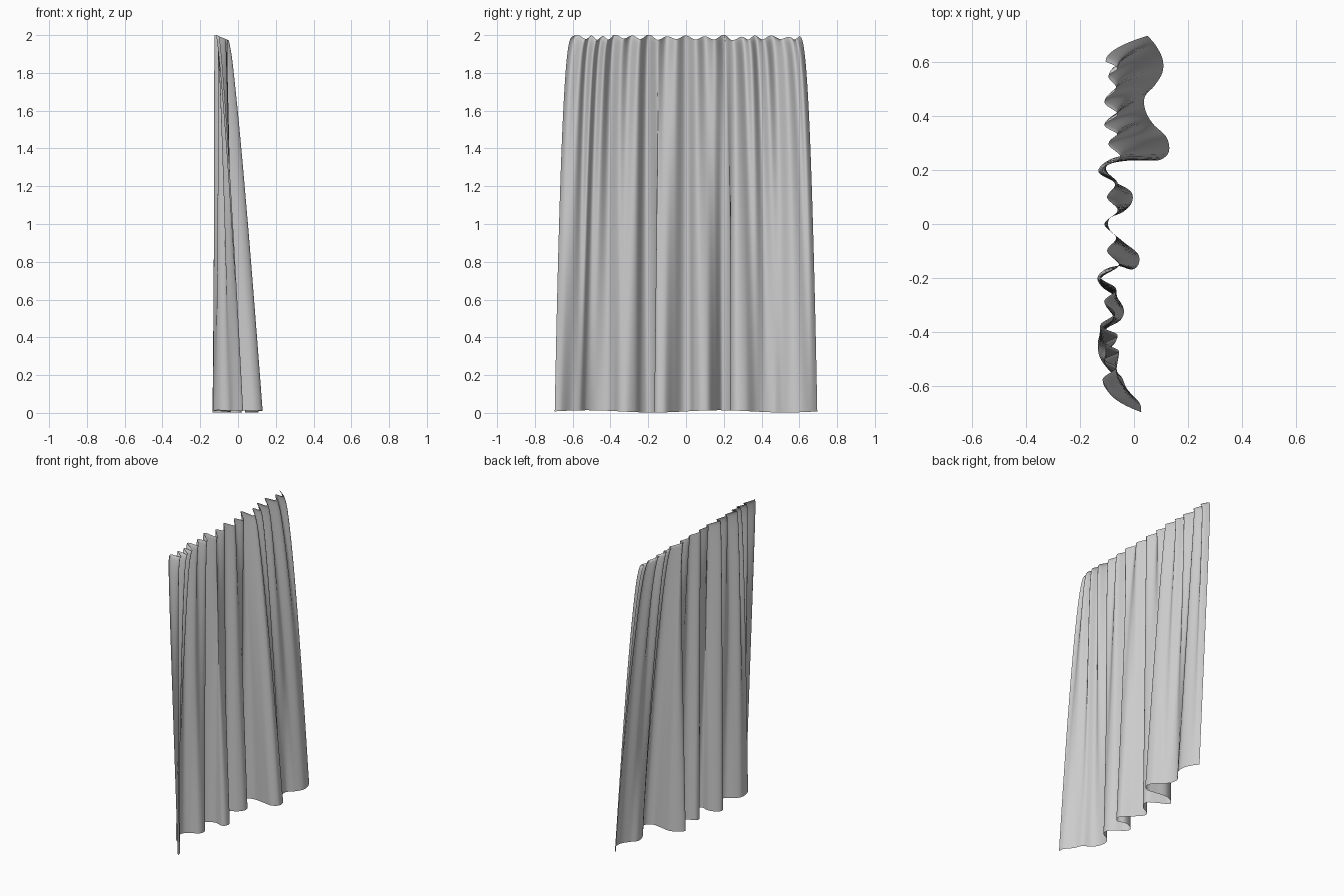
import bpy, math

if "Cube" in bpy.data.objects:
    bpy.data.objects.remove(bpy.data.objects["Cube"])

# Hem line on the floor, as (y, x)
HEM = [(-.695, .027), (-.66, .02), (-.61, -.025), (-.56, -.05), (-.53, -.10),
       (-.48, -.13), (-.42, -.13), (-.385, -.10), (-.355, -.05), (-.315, -.038),
       (-.27, -.065), (-.235, -.115), (-.20, -.135), (-.17, -.11), (-.155, -.06),
       (-.168, -.01), (-.15, .016), (-.11, .014), (-.065, -.04), (-.02, -.09),
       (.02, -.09), (.045, -.04), (.08, -.008), (.12, -.012), (.155, -.07),
       (.19, -.13), (.225, -.11), (.25, -.05), (.24, .03), (.235, .09),
       (.265, .128), (.32, .12), (.37, .07), (.42, .042), (.47, .04),
       (.51, .075), (.56, .105), (.61, .105), (.66, .08), (.695, .05)]

# Gathered heading at the top, as (y, x)
HEAD = [(-.60, -.10), (-.57, -.115), (-.53, -.065), (-.50, -.11), (-.47, -.055),
        (-.44, -.105), (-.41, -.06), (-.375, -.125), (-.33, -.07), (-.285, -.11),
        (-.24, -.065), (-.195, -.125), (-.15, -.055), (-.10, -.10), (-.05, -.065),
        (0, -.11), (.05, -.06), (.10, -.10), (.15, -.06), (.20, -.12),
        (.245, -.05), (.295, -.095), (.33, -.06), (.365, -.11), (.405, -.06),
        (.45, -.11), (.50, -.065), (.545, -.095), (.575, -.06), (.60, -.105)]


def spline(pts, steps):
    """Catmull-Rom curve through the points."""
    out = []
    n = len(pts)
    for i in range(n - 1):
        a, b, c, d = (pts[max(0, min(n - 1, i + k))] for k in (-1, 0, 1, 2))
        for j in range(steps):
            t = j / steps
            out.append(tuple(.5 * (2 * q + (r - p) * t + (2 * p - 5 * q + 4 * r - s) * t * t
                                   + (3 * q - p - 3 * r + s) * t ** 3)
                             for p, q, r, s in zip(a, b, c, d)))
    out.append(pts[-1])
    return out


def lookup(curve, y):
    """x of a curve at a given y."""
    for (y0, x0), (y1, x1) in zip(curve, curve[1:]):
        if y <= y1:
            return x0 + (x1 - x0) * max(0, (y - y0) / max(y1 - y0, 1e-6))
    return curve[-1][1]


hem = spline(HEM, 8)
head = spline(HEAD, 6)
n = len(hem)


# Smoothed spread of the cloth along y, free of overlapping folds
def padded(i):
    if i < 0:
        return 2 * hem[0][0] - hem[-i][0]
    if i >= n:
        return 2 * hem[-1][0] - hem[2 * n - 2 - i][0]
    return hem[i][0]


R = 22
spread = [sum(padded(i + k) for k in range(-R, R + 1)) / (2 * R + 1) for i in range(n)]

# Curtain sheet lofted from heading to hem
ROWS = 48
verts, faces = [], []
for r in range(ROWS + 1):
    s = (r / ROWS) ** 1.4
    w, wy = s ** .8, s ** .4
    for i, (yb, xb) in enumerate(hem):
        ys = spread[i]
        xt = lookup(head, ys * .6 / .695)
        x = xt + (xb - xt) * w
        y = ys * (.863 + .137 * wy) + (yb - ys) * w
        dip = .025 * max(0, min(1, (xt + .115) / .06)) * max(0, 1 - s / .06)
        lift = .008 + .006 * math.sin(yb * 9)
        verts.append((x, y, 2 - (2 - lift) * s - dip))
for r in range(ROWS):
    for i in range(n - 1):
        a = r * n + i
        faces.append((a, a + n, a + n + 1, a + 1))

mesh = bpy.data.meshes.new("curtain")
mesh.from_pydata(verts, [], faces)
mesh.update()
curtain = bpy.data.objects.new("curtain", mesh)
bpy.context.collection.objects.link(curtain)
for p in mesh.polygons:
    p.use_smooth = True
